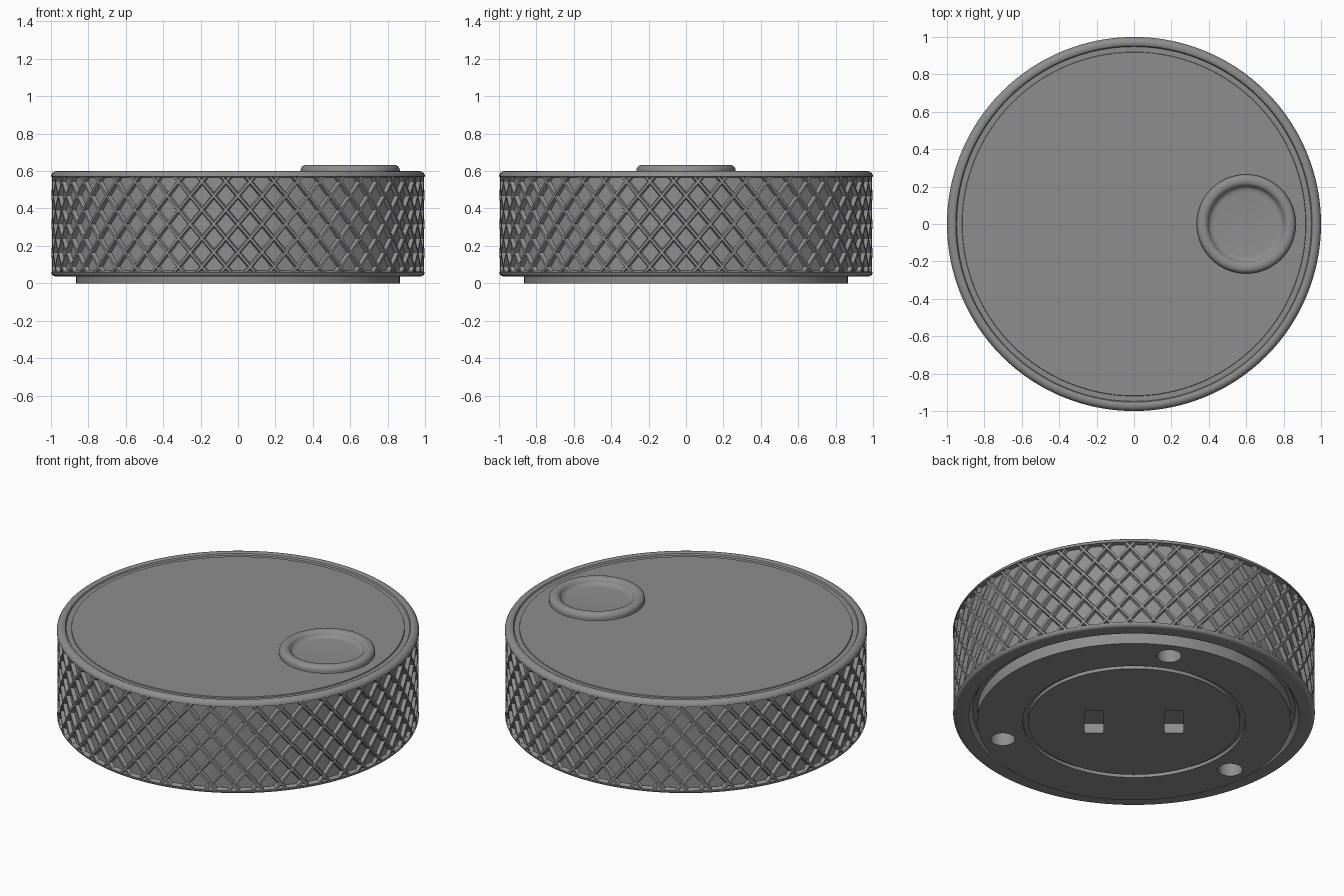
import bpy, bmesh, math
from mathutils import Matrix

cube = bpy.data.objects.get("Cube")
if cube:
    bpy.data.objects.remove(cube)

metal = bpy.data.materials.new("grey metal")
metal.use_nodes = True
GREY = (0.27, 0.27, 0.27, 1)
metal.diffuse_color = GREY
metal.node_tree.nodes["Principled BSDF"].inputs["Base Color"].default_value = GREY


def finish(bm, name, angle=35):
    """Turn a bmesh into a named, shaded object."""
    bmesh.ops.recalc_face_normals(bm, faces=bm.faces)
    mesh = bpy.data.meshes.new(name)
    bm.to_mesh(mesh)
    bm.free()
    mesh.materials.append(metal)
    ob = bpy.data.objects.new(name, mesh)
    bpy.context.collection.objects.link(ob)
    bpy.ops.object.select_all(action="DESELECT")
    ob.select_set(True)
    bpy.context.view_layer.objects.active = ob
    bpy.ops.object.shade_smooth_by_angle(angle=math.radians(angle))
    return ob


def lathe(name, profile, steps=128, centre=(0, 0, 0)):
    """Revolve (radius, height) points around z."""
    bm = bmesh.new()
    verts = [bm.verts.new((r, 0, z)) for r, z in profile]
    edges = [bm.edges.new(pair) for pair in zip(verts, verts[1:])]
    bmesh.ops.spin(bm, geom=verts + edges, axis=(0, 0, 1), cent=(0, 0, 0),
                   angle=2 * math.pi, steps=steps, use_duplicate=False)
    bmesh.ops.remove_doubles(bm, verts=bm.verts, dist=0.0002)
    bmesh.ops.translate(bm, verts=bm.verts, vec=centre)
    return finish(bm, name)


def arc(cr, cz, rad, start, end, n=6):
    """Points on a rounded profile corner."""
    angles = [math.radians(start + (end - start) * i / n) for i in range(n + 1)]
    return [(cr + rad * math.cos(a), cz + rad * math.sin(a)) for a in angles]


# Knob body: rounded rims, sunken waist for the knurling, grooved top panel
CORE, LOW, HIGH = 0.975, 0.06, 0.573
lathe("knob_body",
      [(0.865, 0.07), (0.89, 0.07), (0.91, 0.037)]
      + arc(0.976, 0.059, 0.022, -90, 0)
      + [(CORE, LOW + 0.008), (CORE, HIGH - 0.008)]
      + arc(0.97, 0.57, 0.03, 0, 125)
      + [(0.948, 0.586), (0.92, 0.586), (0.918, 0.592), (0, 0.592)])


# Knurling: crossing helical ribs
def knurling(name, hand, count=48, rows=14, sweep=0.45):
    bm = bmesh.new()
    section = [(-0.018, CORE - 0.004), (-0.008, 0.996), (0.008, 0.996), (0.018, CORE - 0.004)]
    for k in range(count):
        previous = None
        for i in range(rows + 1):
            t = i / rows
            turn = 2 * math.pi * k / count + hand * sweep * (t - 0.5)
            ring = [bm.verts.new((r * math.cos(turn + d), r * math.sin(turn + d),
                                  LOW - 0.004 + t * (HIGH - LOW + 0.008)))
                    for d, r in section]
            if previous:
                for j in range(3):
                    bm.faces.new((previous[j], previous[j + 1], ring[j + 1], ring[j]))
            previous = ring
    finish(bm, name, 25)


knurling("knurling_right_hand", 1)
knurling("knurling_left_hand", -1)

# Finger dimple: rounded ring with a shallow dish
lathe("finger_dimple",
      [(0.265, 0.59)] + arc(0.237, 0.604, 0.028, 0, 90)
      + arc(0.23, 0.602, 0.03, 90, 160)
      + [(0.195, 0.604), (0.186, 0.599), (0.17, 0.597), (0, 0.597)],
      steps=64, centre=(0.6, 0, 0))

# Base disc with a ring groove underneath
base = lathe("base_disc",
             [(0, 0.3), (0.865, 0.3), (0.865, 0), (0.615, 0), (0.615, 0.02),
              (0.585, 0.02), (0.585, 0), (0, 0)])


def cut(target, bm):
    """Subtract a shape from the target and discard the cutter."""
    cutter = finish(bm, "cutter")
    cutter.hide_render = True
    mod = target.modifiers.new("cut", "BOOLEAN")
    mod.operation, mod.solver, mod.object = "DIFFERENCE", "EXACT", cutter
    bpy.ops.object.select_all(action="DESELECT")
    bpy.context.view_layer.objects.active = target
    target.select_set(True)
    bpy.ops.object.modifier_apply(modifier="cut")
    bpy.data.objects.remove(cutter)


# Three screw holes
for degrees in (65, 185, 305):
    hole = bmesh.new()
    a = math.radians(degrees)
    bmesh.ops.create_cone(hole, cap_ends=True, segments=32, radius1=0.068, radius2=0.068, depth=0.24,
                          matrix=Matrix.Translation((0.75 * math.cos(a), 0.75 * math.sin(a), 0)))
    cut(base, hole)

# Two rectangular slots
for side in (-1, 1):
    slot = bmesh.new()
    place = (Matrix.Rotation(math.radians(140), 4, "Z") @ Matrix.Translation((side * 0.222, 0, 0))
             @ Matrix.Diagonal((0.105, 0.25, 0.12, 1)))
    bmesh.ops.create_cube(slot, size=1, matrix=place)
    cut(base, slot)
bpy.ops.object.shade_smooth_by_angle(angle=math.radians(35))
